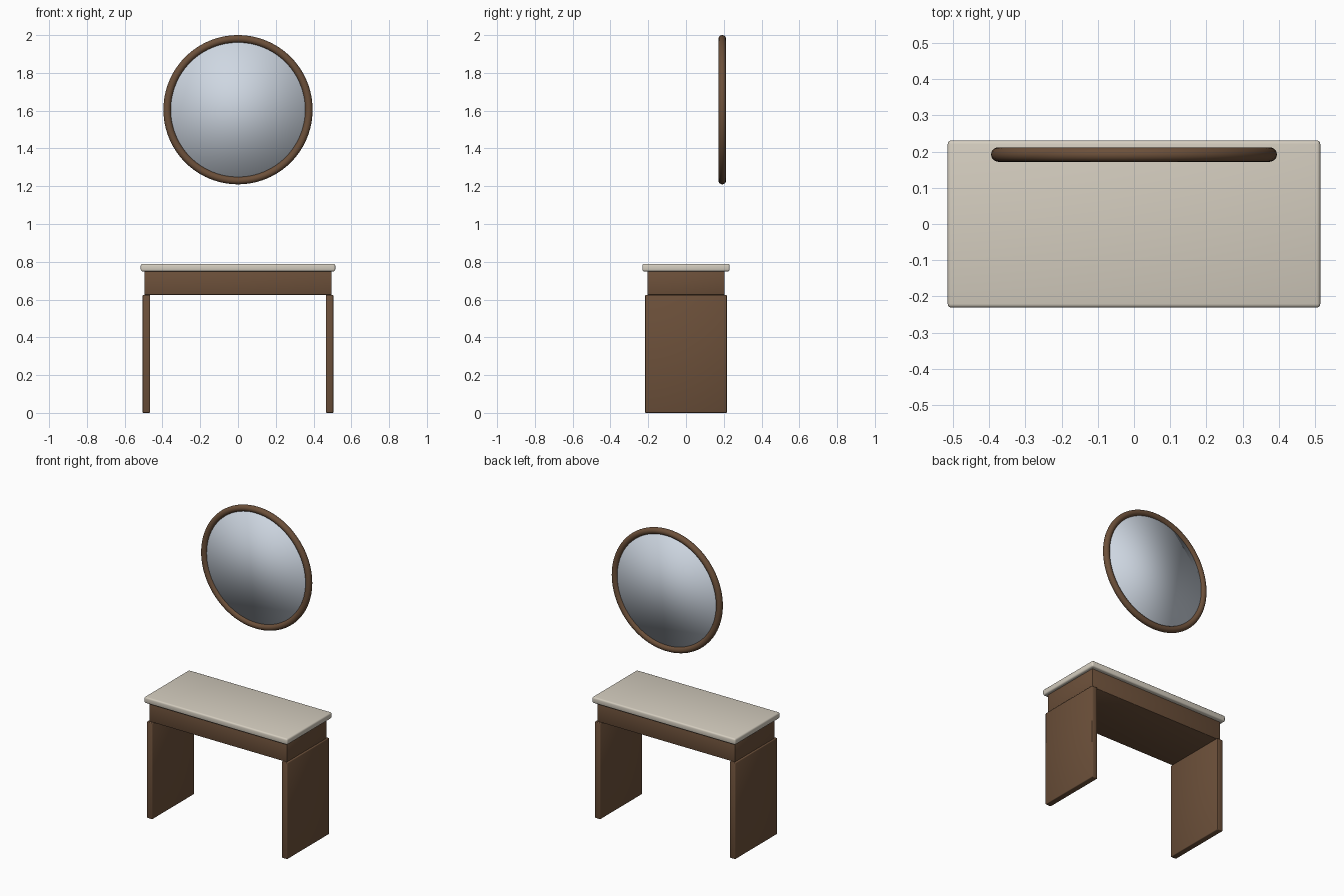
import bpy
from math import radians

if "Cube" in bpy.data.objects:
    bpy.data.objects.remove(bpy.data.objects["Cube"])


def material(name, color):
    m = bpy.data.materials.new(name)
    m.diffuse_color = (*color, 1)
    m.use_nodes = True
    m.node_tree.nodes["Principled BSDF"].inputs["Base Color"].default_value = m.diffuse_color
    return m


WOOD = material("walnut wood", (0.15, 0.08, 0.042))
STONE = material("pale stone", (0.66, 0.61, 0.52))
GLASS = material("mirror glass", (0.62, 0.68, 0.76))


def finish(ob, name, mat):
    ob.name = ob.data.name = name
    ob.data.materials.append(mat)
    return ob


def box(name, center, size, mat, bevel, segments):
    bpy.ops.mesh.primitive_cube_add(size=1, location=center)
    ob = finish(bpy.context.object, name, mat)
    ob.scale = size
    bpy.ops.object.transform_apply(location=False, rotation=False, scale=True)
    bpy.ops.object.shade_smooth()
    mod = ob.modifiers.new("rounded edges", "BEVEL")
    mod.width, mod.segments = bevel, segments
    return ob


# Table: stone top, solid drawer box and two slab legs
box("table_top", (0, 0, 0.769), (1.03, 0.462, 0.04), STONE, 0.01, 3)
box("drawer_box", (0, 0, 0.6875), (0.99, 0.41, 0.125), WOOD, 0.002, 2)
for side, label in ((-1, "left"), (1, "right")):
    box(label + "_leg", (side * 0.485, 0, 0.3125), (0.04, 0.432, 0.625),
        WOOD, 0.004, 2)

# Round mirror: frame ring and glass disc floating above the back of the table
place = dict(location=(0, 0.192, 1.605), rotation=(radians(90), 0, 0))
bpy.ops.mesh.primitive_torus_add(major_radius=0.375, minor_radius=0.02,
                                 major_segments=96, minor_segments=20, **place)
finish(bpy.context.object, "mirror_frame", WOOD)
bpy.ops.object.shade_smooth()

bpy.ops.mesh.primitive_cylinder_add(vertices=96, radius=0.37, depth=0.01, **place)
finish(bpy.context.object, "mirror_glass", GLASS)
bpy.ops.object.shade_smooth()
